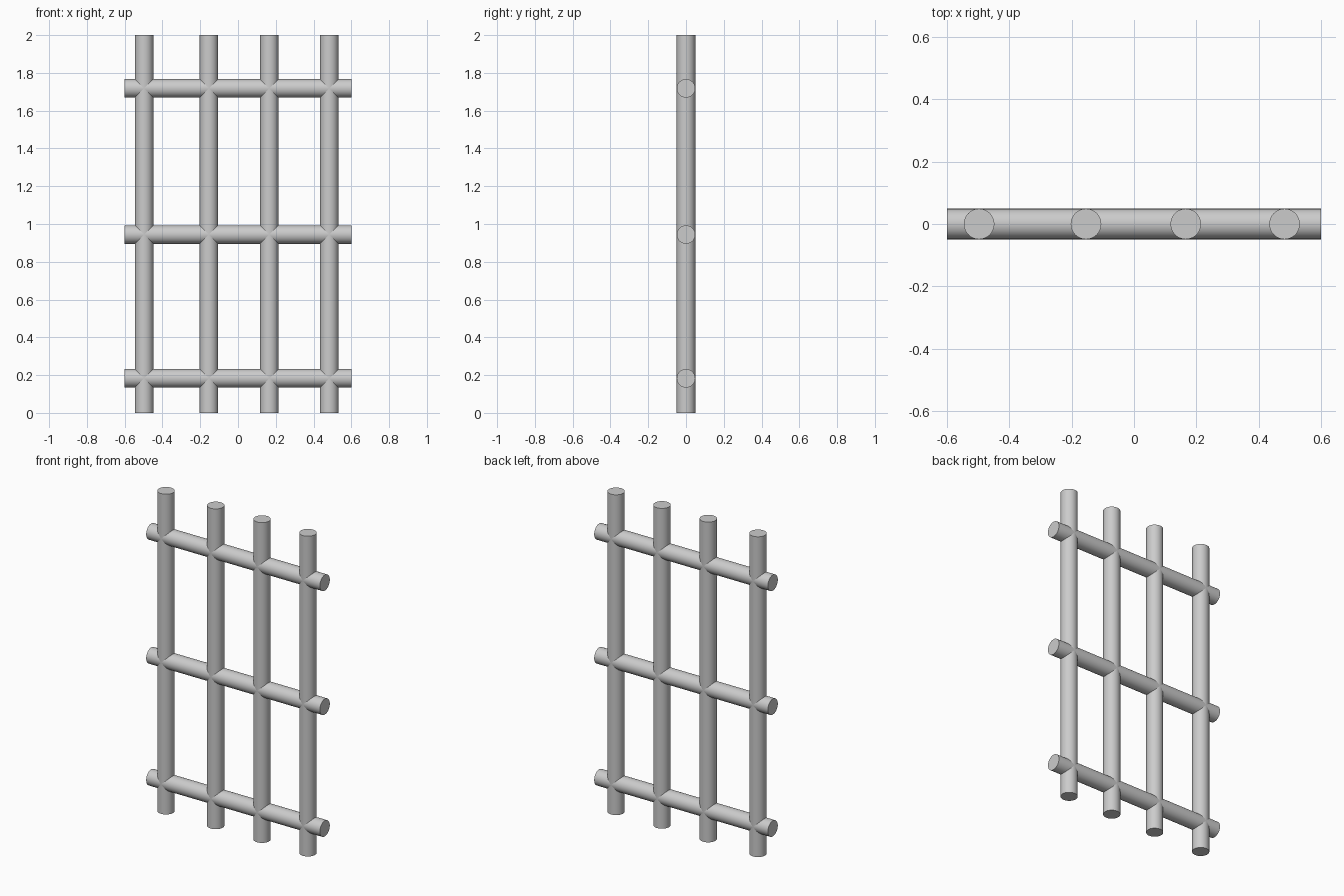
import bpy
from math import pi

if "Cube" in bpy.data.objects:
    bpy.data.objects.remove(bpy.data.objects["Cube"])

RADIUS = 0.049


def bar(name, length, location, rotation=(0, 0, 0)):
    """Round bar with smooth sides and crisp flat ends."""
    bpy.ops.mesh.primitive_cylinder_add(vertices=48, radius=RADIUS, depth=length,
                                        location=location, rotation=rotation)
    obj = bpy.context.object
    obj.name = name
    bpy.ops.object.shade_smooth_by_angle()
    return obj


# Upright bars, slightly unevenly spaced
for i, x in enumerate((-0.497, -0.154, 0.166, 0.483)):
    bar(f"upright_bar_{i + 1}", 2.0, (x, 0, 1.0))

# Horizontal rails crossing through the uprights
for i, z in enumerate((0.183, 0.944, 1.718)):
    bar(f"cross_rail_{i + 1}", 1.2, (0, 0, z), (0, pi / 2, 0))
